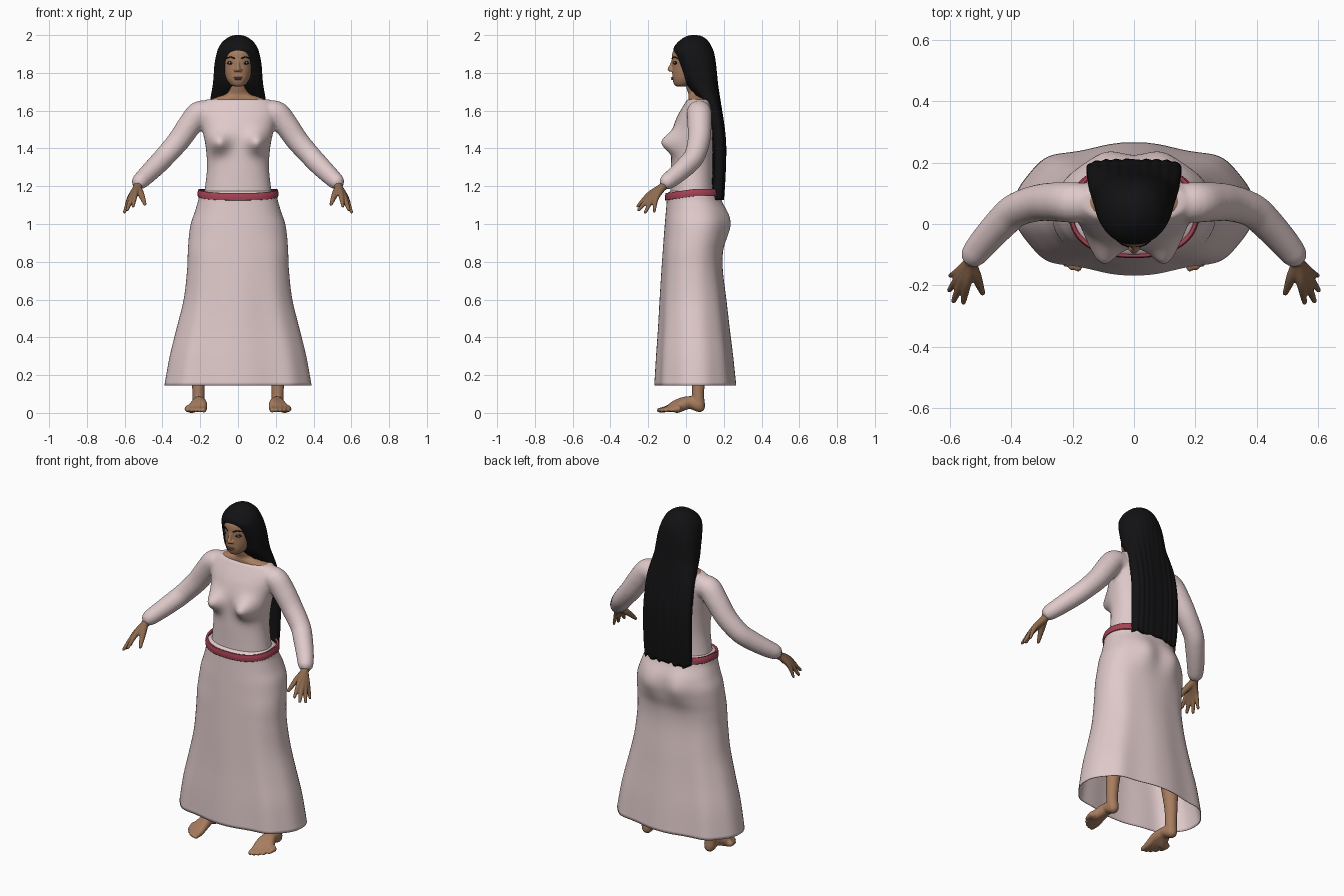
import bpy, bmesh, math
from mathutils import Vector, Matrix

if "Cube" in bpy.data.objects:
    bpy.data.objects.remove(bpy.data.objects["Cube"])


def material(name, rgb):
    m = bpy.data.materials.new(name)
    m.use_nodes = True
    m.diffuse_color = (*rgb, 1)
    m.node_tree.nodes["Principled BSDF"].inputs["Base Color"].default_value = (*rgb, 1)
    return m


CLOTH = material("pale pink cloth", (.74, .585, .59))
SKIN = material("warm skin", (.39, .205, .115))
HANDS = material("darker skin", (.27, .145, .078))
HAIR = material("black hair", (.006, .006, .007))
BELT = material("dark red belt", (.38, .055, .09))
LIPS = material("brown lips", (.25, .1, .07))
WHITE = material("eye white", (.6, .56, .52))


def spline(pts, k=6):
    """Smooth curve through tuples of any length."""
    out = []
    for i in range(len(pts) - 1):
        a, b, c, d = (Vector(pts[min(max(j, 0), len(pts) - 1)]) for j in range(i - 1, i + 3))
        for s in range(k):
            t = s / k
            out.append(.5 * (2 * b + (c - a) * t + (2 * a - 5 * b + 4 * c - d) * t * t
                             + (3 * b - a - 3 * c + d) * t ** 3))
    return out + [Vector(pts[-1])]


def skin_rings(bm, rings, caps=True):
    """Bridge equal rings of points into one surface."""
    loops = [[bm.verts.new(p) for p in ring] for ring in rings]
    n = len(loops[0])
    for lo, hi in zip(loops, loops[1:]):
        for i in range(n):
            bm.faces.new((lo[i], lo[(i + 1) % n], hi[(i + 1) % n], hi[i]))
    if caps:
        bm.faces.new(loops[0])
        bm.faces.new(loops[-1])


def loft(bm, sections, seg=64, shape=None, caps=True, k=6):
    """Sections: height, half width, front y, back y, squareness."""
    rings = []
    for z, hw, yf, yb, n in spline(sections, k):
        ring = []
        for i in range(seg):
            a = math.tau * i / seg
            c, s = math.cos(a), math.sin(a)
            p = Vector((hw * math.copysign(abs(c) ** (2 / n), c),
                        (yf + yb) / 2 + (yb - yf) / 2 * math.copysign(abs(s) ** (2 / n), s), z))
            ring.append(shape(p, a) if shape else p)
        rings.append(ring)
    skin_rings(bm, rings, caps)


def tube(bm, pts, side=1, seg=20, k=5):
    """Round-ended tube through (x, y, z, radius) points."""
    path = [(Vector((p[0] * side, p[1], p[2])), p[3]) for p in spline(pts, k)]
    (p0, r0), (p1, r1) = path[0], path[-1]
    d0, d1 = (p0 - path[1][0]).normalized(), (p1 - path[-2][0]).normalized()
    path = ([(p0 + d0 * r0 * .95, r0 * .3), (p0 + d0 * r0 * .6, r0 * .8)] + path
            + [(p1 + d1 * r1 * .6, r1 * .8), (p1 + d1 * r1 * .95, r1 * .3)])
    u, rings = None, []
    for i, (p, r) in enumerate(path):
        t = (path[min(i + 1, len(path) - 1)][0] - path[max(i - 1, 0)][0]).normalized()
        u = t.orthogonal() if u is None else u - t * u.dot(t)
        u.normalize()
        v = t.cross(u)
        rings.append([p + r * (u * math.cos(math.tau * j / seg) + v * math.sin(math.tau * j / seg))
                      for j in range(seg)])
    skin_rings(bm, rings)


def ball(bm, centre, radii, turn=0):
    m = Matrix.Translation(centre) @ Matrix.Rotation(turn, 4, 'Z') @ Matrix.Diagonal((*radii, 1))
    bmesh.ops.create_uvsphere(bm, u_segments=20, v_segments=12, radius=1, matrix=m)


def finish(name, bm, mat, voxel=0, smooth=0, shell=0):
    bmesh.ops.recalc_face_normals(bm, faces=bm.faces)
    for f in bm.faces:
        f.smooth = True
    me = bpy.data.meshes.new(name)
    bm.to_mesh(me)
    bm.free()
    me.materials.append(mat)
    ob = bpy.data.objects.new(name, me)
    bpy.context.collection.objects.link(ob)
    if voxel:
        m = ob.modifiers.new("merge", 'REMESH')
        m.mode, m.voxel_size, m.use_smooth_shade = 'VOXEL', voxel, True
    if smooth:
        m = ob.modifiers.new("soften", 'SMOOTH')
        m.factor, m.iterations = .5, smooth
    if shell:
        m = ob.modifiers.new("thickness", 'SOLIDIFY')
        m.thickness, m.offset = shell, -1
    return ob


def bell(d, w):
    return math.exp(-(d / w) ** 2)


# Bodice with bust, joined to both sleeves
def bust(p, a):
    if math.sin(a) < 0:
        p.y -= .075 * bell(abs(p.x) - .105, .055) * bell(p.z - 1.43, .055)
    return p


bm = bmesh.new()
loft(bm, [(1.13, .185, -.085, .16, 2.2), (1.2, .174, -.082, .15, 2.2), (1.3, .164, -.08, .15, 2.2),
          (1.4, .17, -.076, .155, 2.2), (1.48, .185, -.075, .162, 2.2), (1.55, .2, -.055, .165, 2.2),
          (1.6, .205, -.03, .16, 2.2), (1.64, .19, -.006, .148, 2.2), (1.66, .165, .005, .14, 2.2)],
     shape=bust)
for s in (1, -1):
    tube(bm, [(.15, .07, 1.585, .065), (.205, .07, 1.585, .066), (.255, .072, 1.525, .064),
              (.315, .068, 1.44, .06), (.385, .045, 1.36, .056), (.43, .005, 1.312, .054),
              (.485, -.055, 1.258, .049), (.52, -.098, 1.225, .044)], s)
finish("bodice_and_sleeves", bm, CLOTH, .009, 5)


# Skirt with seat and gentle folds
def folds(p, a):
    low = max(0, (1 - p.z) / .85)
    if math.sin(a) > 0:
        p.y += .02 * bell(abs(p.x) - .09, .06) * bell(p.z - 1, .09)
    p.x *= 1 + .012 * low * math.cos(6 * a)
    p.y += .008 * low * math.sin(a) * math.cos(8 * a)
    return p


bm = bmesh.new()
loft(bm, [(.145, .385, -.16, .258, 2.5), (.3, .358, -.152, .243, 2.5), (.45, .322, -.143, .226, 2.4),
          (.6, .286, -.136, .21, 2.4), (.75, .269, -.128, .193, 2.4), (.85, .265, -.122, .194, 2.4),
          (.93, .26, -.117, .212, 2.3), (1, .25, -.112, .222, 2.3), (1.06, .23, -.107, .215, 2.3),
          (1.12, .212, -.102, .19, 2.3), (1.16, .203, -.1, .178, 2.3), (1.178, .172, -.075, .15, 2.3)],
     seg=96, shape=folds, caps=False)
finish("skirt", bm, CLOTH, shell=.004)


# Belt dipping at the front
def dip(p, a):
    p.z -= .022 * max(0, (.04 - p.y) / .15)
    return p


bm = bmesh.new()
loft(bm, [(1.147, .213, -.11, .196, 2.3), (1.166, .214, -.111, .195, 2.3), (1.185, .209, -.108, .19, 2.3)],
     shape=dip, caps=False)
finish("belt", bm, BELT, shell=.012)

# Legs and feet
for side, s in (("left", 1), ("right", -1)):
    bm = bmesh.new()
    tube(bm, [(.12, .05, .92, .085), (.15, .045, .7, .075), (.18, .05, .5, .05), (.195, .065, .35, .05),
              (.207, .066, .2, .037), (.21, .064, .1, .032), (.208, .068, .04, .033)], s)
    for i in range(5):
        x, y = .182 + .021 * i, -.143 + .006 * i * i * .6
        tube(bm, [(.208, .07, .034, .031), (.206, .02, .055, .034), (.19 + .013 * i, -.045, .046 - .005 * i, .027),
                  (x, y + .045, .022, .018), (x, y, .014, .0125 - .001 * i)], s, 14)
    finish(side + "_leg_and_foot", bm, SKIN, .0055, 2)

# Hands with spread fingers
FINGERS = [((.512, -.175, 1.155), (.493, -.225, 1.105), .0115), ((.545, -.195, 1.155), (.555, -.255, 1.095), .0105),
           ((.56, -.187, 1.145), (.587, -.25, 1.075), .011), ((.57, -.175, 1.138), (.601, -.215, 1.063), .0105),
           ((.575, -.158, 1.135), (.598, -.168, 1.067), .0095)]
for side, s in (("left", 1), ("right", -1)):
    bm = bmesh.new()
    for knuckle, tip, r in FINGERS:
        tube(bm, [(.52, -.095, 1.225, .026), (.532, -.125, 1.195, .022), (*knuckle, r * 1.5), (*tip, r * .8)],
             s, 12)
    finish(side + "_hand", bm, HANDS, .0045, 2)

# Neck spreading to the shoulders
bm = bmesh.new()
loft(bm, [(1.62, .16, .012, .135, 2.2), (1.655, .15, .012, .135, 2.2), (1.672, .11, .012, .13, 2.1),
          (1.69, .066, .012, .125, 2), (1.73, .054, 0, .115, 2), (1.78, .055, -.005, .115, 2)])
finish("neck", bm, SKIN)

# Head with nose and softened eye sockets
bm = bmesh.new()
loft(bm, [(1.728, .018, -.048, -.005, 2), (1.738, .04, -.062, .03, 2), (1.765, .06, -.071, .08, 2.1),
          (1.8, .074, -.073, .12, 2.1), (1.84, .081, -.073, .14, 2.1), (1.88, .083, -.075, .143, 2.1),
          (1.92, .08, -.066, .135, 2.1), (1.96, .055, -.025, .11, 2.1)])
tube(bm, [(0, -.068, 1.868, .008), (0, -.077, 1.842, .009), (0, -.085, 1.819, .013)])
for s in (1, -1):
    ball(bm, (.012 * s, -.077, 1.814), (.009, .011, .008))
finish("head", bm, SKIN, .004, 2)

bm = bmesh.new()
ball(bm, (0, -.07, 1.775), (.024, .009, .0045))
ball(bm, (0, -.069, 1.767), (.02, .01, .0055))
finish("lips", bm, LIPS)

# Eyes: dark outline, white and pupil, with a brow
for side, s in (("left", 1), ("right", -1)):
    for part, mat, x, y, radii in (("eye_outline", HAIR, .039, -.058, (.02, .007, .0095)),
                                   ("eye_white", WHITE, .039, -.0605, (.014, .0065, .0055)),
                                   ("pupil", HAIR, .038, -.0635, (.006, .0055, .0055))):
        bm = bmesh.new()
        ball(bm, (x * s, y, 1.853), radii, .4 * s)
        finish(side + "_" + part, bm, mat)
    bm = bmesh.new()
    tube(bm, [(.018, -.0725, 1.876, .0035), (.04, -.0635, 1.884, .0035), (.064, -.043, 1.876, .002)], s, 10)
    finish(side + "_brow", bm, HAIR)


# Long hair: crown, sides framing the face, flat fall down the back
def strands(p, a):
    fall = min(1, max(0, (1.95 - p.z) / .4))
    p.y += .0025 * fall * math.sin(190 * p.x) * math.sin(a)
    if p.z < 1.16:
        p.z += .009 * math.sin(120 * p.x)
    return p


bm = bmesh.new()
loft(bm, [(2, .012, .03, .055, 2), (1.996, .034, .008, .078, 2), (1.983, .06, -.018, .102, 2),
          (1.96, .086, -.046, .124, 2.1), (1.93, .104, -.066, .14, 2.1), (1.9, .114, -.062, .15, 2.2),
          (1.85, .124, -.042, .158, 2.3), (1.8, .128, -.022, .163, 2.4), (1.74, .133, .003, .169, 2.5),
          (1.67, .145, .058, .179, 2.6), (1.6, .151, .105, .19, 3), (1.5, .154, .13, .204, 3.2),
          (1.4, .155, .14, .211, 3.4), (1.25, .155, .14, .207, 3.4), (1.135, .15, .135, .199, 3.4)],
     seg=128, shape=strands, k=5)
finish("long_hair", bm, HAIR)
